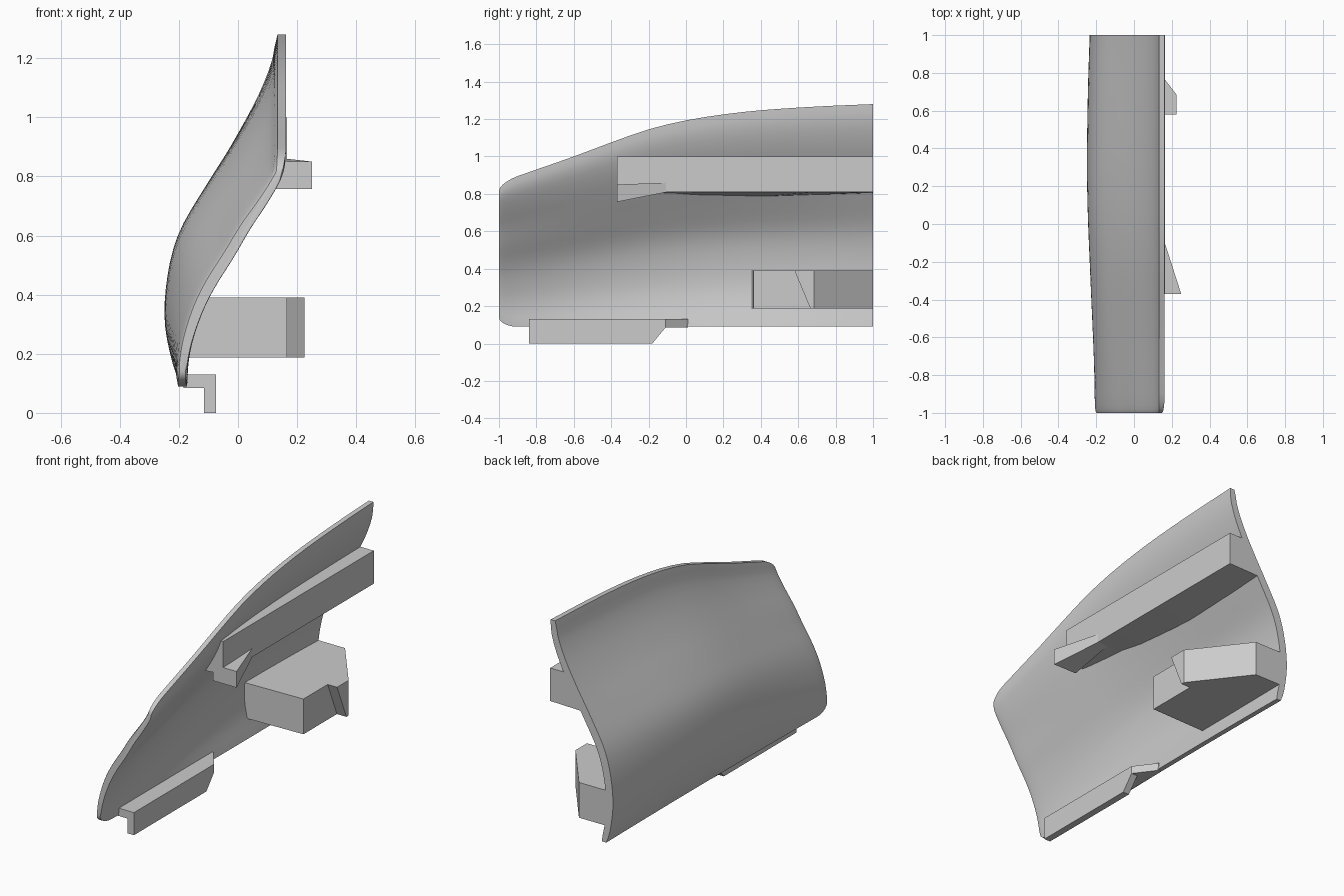
import bpy, bmesh, math
from mathutils import Vector

cube = bpy.data.objects.get("Cube")
if cube:
    bpy.data.objects.remove(cube, do_unlink=True)

grey = bpy.data.materials.new("plain_grey")
grey.use_nodes = True
COLOUR = (0.6, 0.6, 0.6, 1)
grey.diffuse_color = COLOUR
grey.node_tree.nodes["Principled BSDF"].inputs["Base Color"].default_value = COLOUR


def curve(points, t):
    """Smooth interpolation through (position, value) pairs."""
    n = len(points)
    t = min(max(t, points[0][0]), points[-1][0])
    i = max(k for k in range(n - 1) if points[k][0] <= t)

    def slope(k):
        a, b = points[max(k - 1, 0)], points[min(k + 1, n - 1)]
        return (b[1] - a[1]) / (b[0] - a[0])
    (x0, v0), (x1, v1) = points[i], points[i + 1]
    h = x1 - x0
    s = (t - x0) / h
    return (v0 * (1 + 2 * s) * (1 - s) ** 2 + slope(i) * h * s * (1 - s) ** 2
            + v1 * s * s * (3 - 2 * s) + slope(i + 1) * h * s * s * (s - 1))


def loft(name, rings, smooth=False):
    """Join matching closed rings of points and cap both ends."""
    bm = bmesh.new()
    rows = [[bm.verts.new(p) for p in ring] for ring in rings]
    n = len(rows[0])
    for a, b in zip(rows, rows[1:]):
        for i in range(n):
            j = (i + 1) % n
            bm.faces.new((a[i], a[j], b[j], b[i]))
    for cap in (rows[0], rows[-1]):
        bm.faces.new(cap)
    bmesh.ops.recalc_face_normals(bm, faces=bm.faces)
    mesh = bpy.data.meshes.new(name)
    bm.to_mesh(mesh)
    bm.free()
    mesh.materials.append(grey)
    obj = bpy.data.objects.new(name, mesh)
    bpy.context.collection.objects.link(obj)
    if smooth:
        bpy.ops.object.select_all(action='DESELECT')
        obj.select_set(True)
        bpy.context.view_layer.objects.active = obj
        bpy.ops.object.shade_smooth_by_angle(angle=math.radians(40))


# Panel shape: S-shaped section, growing taller and more bulged to the back
BASE = 0.09
STEPS = (0, .08, .2, .34, .45, .58, .7, .82, .92, 1)
FLAT = list(zip(STEPS, (-.19, -.187, -.171, -.135, -.093, -.03, .025, .088, .133, .148)))
FULL = list(zip(STEPS, (-.174, -.205, -.227, -.212, -.173, -.082, .01, .088, .133, .148)))
TOP = ((-1, .86), (-.8, .93), (-.6, 1.0), (-.4, 1.075), (-.2, 1.145), (0, 1.193),
       (.2, 1.225), (.4, 1.247), (.7, 1.267), (1, 1.28))
BULGE = ((-1, 0), (-.5, .5), (0, .9), (.3, 1), (.7, .92), (1, .76))


def panel_x(y, z):
    u = (z - BASE) / (curve(TOP, y) - BASE)
    front = curve(FLAT, u)
    return front + curve(BULGE, y) * (curve(FULL, u) - front)


def panel_ring(y):
    # The front corners and front rim are rounded off
    nose = max(0, 1 - (y + 1) / .1)
    round_off = 1 - math.sqrt(1 - nose ** 2)
    low = BASE + .05 * round_off
    high = curve(TOP, y) - .045 * round_off
    n = 28
    outer, inner = [], []
    for i in range(n + 1):
        z = low + (high - low) * i / n
        e = .01
        tangent = Vector((panel_x(y, z + e) - panel_x(y, z - e), 0, 2 * e)).normalized()
        if i in (0, n):
            tangent = Vector((0, 0, 1))
        normal = Vector((tangent.z, 0, -tangent.x))
        mid = Vector((panel_x(y, z), y, z))
        # Thickest at mid height, thinner along the rims
        half = .018 + .006 * math.sin(math.pi * i / n) - .006 * round_off
        if i in (0, n):
            half *= .8
        outer.append(mid - normal * half)
        inner.append(mid + normal * half)
    return outer + inner[::-1]


stations = [-1, -.995, -.98, -.96, -.93, -.9] + [-.8 + .1 * i for i in range(19)]
loft("curved_panel", [panel_ring(y) for y in stations], smooth=True)

# Long upper rail, its inner side following the panel
loft("upper_rail", [[(.165, y, .81), (.165, y, 1.0), (panel_x(y, 1.0), y, 1.0),
                     (panel_x(y, low), y, low)]
                    for y, low in ((-.37, .8), (-.1, .805), (.05, .793), (.4, .785),
                                   (.7, .795), (1, .805))])

# Wedge bracket at the front of the rail
loft("rail_bracket", [[(.1, y, low), (x, y, low), (x, y, high), (.1, y, high)]
                      for y, x, low, high in ((-.37, .25, .757, .85), (-.1, .163, .81, .86))])


# Lower block with a stepped side and a slanted rear
def block_plan(z, step):
    return [(panel_x(.35, z), .35, z), (.165, .36, z), (.165, step, z), (.225, step, z),
            (.225, .685, z), (-.018, 1, z), (panel_x(1, z), 1, z)]


loft("lower_block", [block_plan(.187, .665), block_plan(.39, .58)])

# Bottom flange with a hanging lip
loft("bottom_flange", [[(-.185, -.84, z), (-.075, -.84, z), (-.075, -.11, z),
                        (-.165, .01, z), (-.185, .01, z)] for z in (.085, .13)])
loft("bottom_lip", [[(x, -.84, 0), (x, -.18, 0), (x, -.11, .085), (x, -.11, .13),
                     (x, -.84, .13)] for x in (-.115, -.075)])
